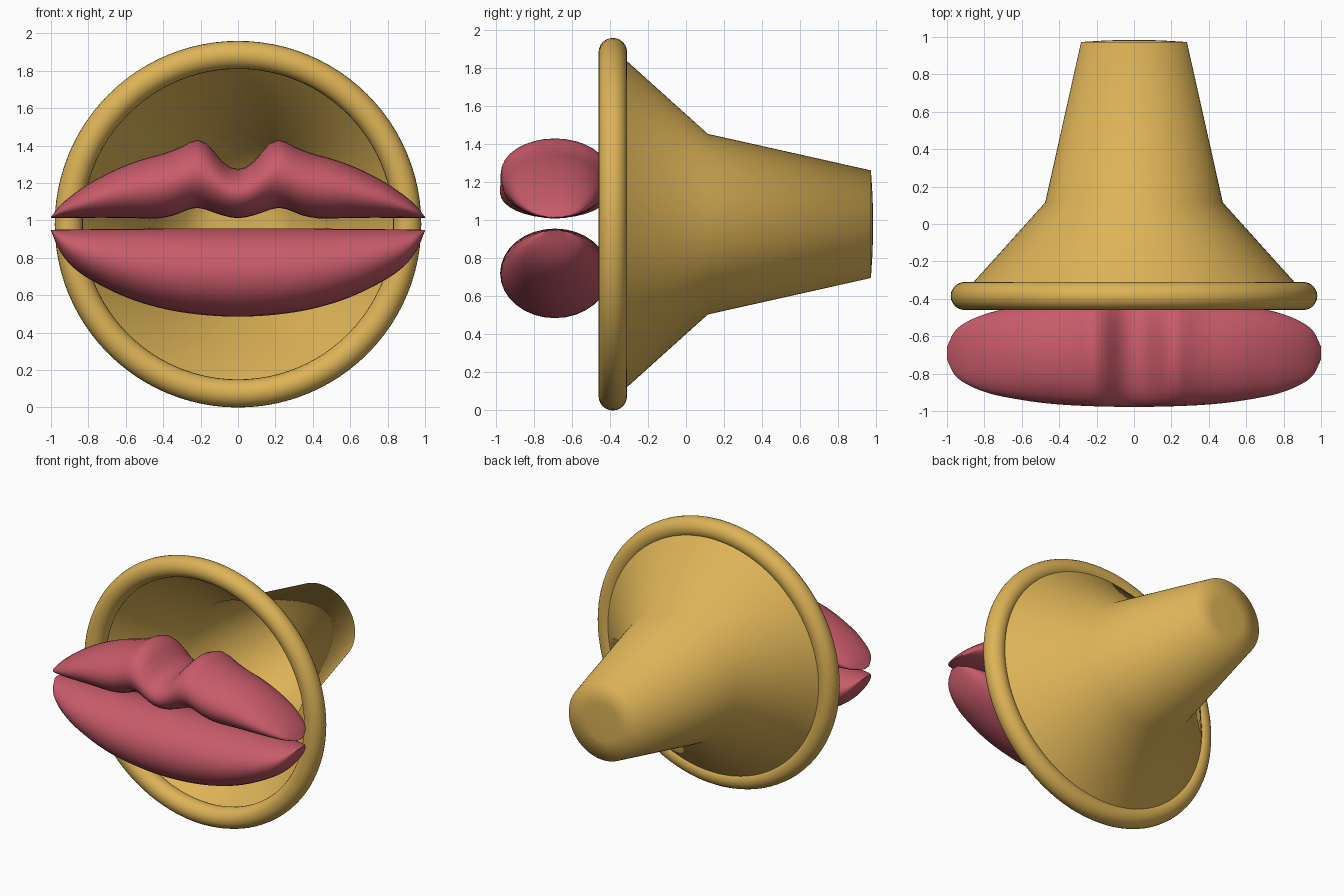
import bpy, bmesh, math

if "Cube" in bpy.data.objects:
    bpy.data.objects.remove(bpy.data.objects["Cube"])

CZ = 0.98      # height of the mouthpiece axis
LIP_Y = -0.69  # depth of the lip centre line


def material(name, rgb):
    m = bpy.data.materials.new(name)
    m.diffuse_color = (*rgb, 1)
    m.use_nodes = True
    m.node_tree.nodes["Principled BSDF"].inputs["Base Color"].default_value = m.diffuse_color
    return m


gold = material("brass gold", (0.72, 0.45, 0.095))
pink = material("lip pink", (0.58, 0.105, 0.145))


def finish(name, bm, mat):
    me = bpy.data.meshes.new(name)
    bm.to_mesh(me)
    bm.free()
    for p in me.polygons:
        p.use_smooth = True
    me.materials.append(mat)
    ob = bpy.data.objects.new(name, me)
    bpy.context.collection.objects.link(ob)
    return ob


def bridge(bm, a, b):
    n = len(a)
    for i in range(n):
        j = (i + 1) % n
        bm.faces.new((a[i], b[i], b[j], a[j]))


def lathe(name, profile, mat, closed=False, seg=96):
    """Spin (radius, y) points about the mouthpiece axis."""
    bm = bmesh.new()
    rings = []
    for r, y in profile:
        rings.append([bm.verts.new((r * math.cos(2 * math.pi * k / seg), y,
                                    CZ + r * math.sin(2 * math.pi * k / seg)))
                      for k in range(seg)])
    for a, b in zip(rings, rings[1:]):
        bridge(bm, a, b)
    if closed:
        bridge(bm, rings[-1], rings[0])
        bmesh.ops.recalc_face_normals(bm, faces=bm.faces)
    else:
        bm.faces.new(rings[-1][::-1])
        bm.normal_update()
    return finish(name, bm, mat)


def curve(pts, x):
    """Smooth interpolation through (x, value) points, mirrored at x = 0."""
    x = abs(x)

    def slope(i):
        if i == 0:
            return 0.0
        a, b = pts[i - 1], pts[min(i + 1, len(pts) - 1)]
        return (b[1] - a[1]) / (b[0] - a[0])

    i = 0
    while i < len(pts) - 2 and x > pts[i + 1][0]:
        i += 1
    (x0, v0), (x1, v1) = pts[i], pts[i + 1]
    h = x1 - x0
    t = min(1.0, (x - x0) / h)
    return ((2 * t**3 - 3 * t**2 + 1) * v0 + (t**3 - 2 * t**2 + t) * h * slope(i)
            + (3 * t**2 - 2 * t**3) * v1 + (t**3 - t**2) * h * slope(i + 1))


def lip(name, top, bottom, half_depth, stations=72, seg=32):
    """Loft elliptical sections along x between a top and a bottom outline."""
    bm = bmesh.new()
    rings = []
    for s in range(stations + 1):
        x = math.sin(math.pi / 2 * (2 * s / stations - 1))
        zt, zb, d = curve(top, x), curve(bottom, x), curve(half_depth, x)
        zc, h = (zt + zb) / 2, max(0.003, (zt - zb) / 2)
        rings.append([bm.verts.new((x, LIP_Y + d * math.cos(2 * math.pi * k / seg),
                                    zc + h * math.sin(2 * math.pi * k / seg)))
                      for k in range(seg)])
    for a, b in zip(rings, rings[1:]):
        bridge(bm, a, b)
    bm.faces.new(rings[0])
    bm.faces.new(rings[-1])
    bmesh.ops.recalc_face_normals(bm, faces=bm.faces)
    return finish(name, bm, pink)


# rounded rim
lathe("mouthpiece_rim",
      [(0.905 + 0.075 * math.cos(2 * math.pi * k / 24),
        -0.385 + 0.075 * math.sin(2 * math.pi * k / 24)) for k in range(24)],
      gold, closed=True)

# open cup narrowing into the closed shank
lathe("cup_and_shank",
      [(0.925, -0.385), (0.475, 0.115), (0.283, 0.973), (0.14, 0.982), (0.02, 0.984)],
      gold)

# lips
depth = [(0, 0.288), (0.3, 0.281), (0.5, 0.265), (0.7, 0.233), (0.8, 0.207),
         (0.9, 0.163), (0.96, 0.115), (1.0, 0.035)]
lip("upper_lip",
    [(0, 1.275), (0.05, 1.288), (0.1, 1.332), (0.15, 1.395), (0.2, 1.428),
     (0.24, 1.427), (0.3, 1.395), (0.4, 1.357), (0.5, 1.33), (0.6, 1.295),
     (0.7, 1.25), (0.8, 1.195), (0.9, 1.125), (0.96, 1.07), (1.0, 1.018)],
    [(0, 1.012), (0.1, 1.032), (0.2, 1.066), (0.26, 1.06), (0.35, 1.025),
     (0.45, 1.01), (0.6, 1.014), (1.0, 1.014)],
    depth)
lip("lower_lip",
    [(0, 0.957), (0.6, 0.955), (1.0, 0.95)],
    [(0, 0.486), (0.2, 0.496), (0.4, 0.528), (0.6, 0.59), (0.8, 0.69),
     (0.9, 0.767), (0.96, 0.85), (1.0, 0.945)],
    depth)
